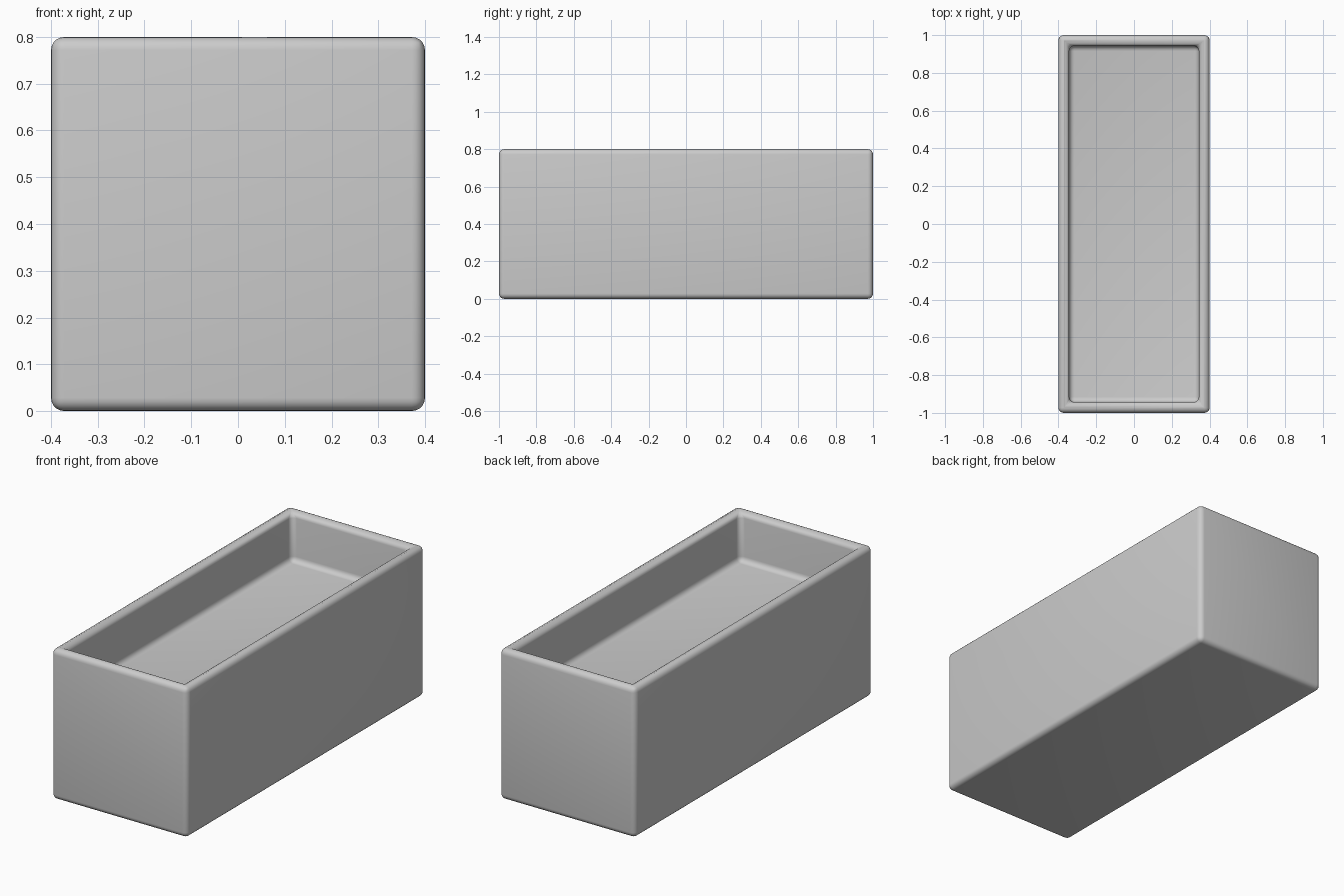
import bpy, bmesh

if "Cube" in bpy.data.objects:
    bpy.data.objects.remove(bpy.data.objects["Cube"])

WIDTH, LENGTH, HEIGHT = 0.8, 2.0, 0.8
WALL, DEPTH, ROUND = 0.08, 0.26, 0.036

# Planter box: solid block with a shallow recess sunk into the top
bm = bmesh.new()
bmesh.ops.create_cube(bm, size=1)
for v in bm.verts:
    v.co.x *= WIDTH
    v.co.y *= LENGTH
    v.co.z = (v.co.z + 0.5) * HEIGHT
bm.normal_update()
top = max(bm.faces, key=lambda f: f.calc_center_median().z)
bmesh.ops.inset_region(bm, faces=[top], thickness=WALL)
extruded = bmesh.ops.extrude_discrete_faces(bm, faces=[top])
floor = extruded["faces"][0]
bmesh.ops.translate(bm, verts=floor.verts, vec=(0, 0, -DEPTH))
bmesh.ops.recalc_face_normals(bm, faces=bm.faces)

mesh = bpy.data.meshes.new("planter_box")
bm.to_mesh(mesh)
bm.free()
box = bpy.data.objects.new("planter_box", mesh)
bpy.context.collection.objects.link(box)

# Rounded edges all over
bevel = box.modifiers.new("rounded_edges", "BEVEL")
bevel.width = ROUND
bevel.segments = 5
bevel.limit_method = "ANGLE"

# Smooth shading
bpy.context.view_layer.objects.active = box
box.select_set(True)
bpy.ops.object.shade_smooth()
